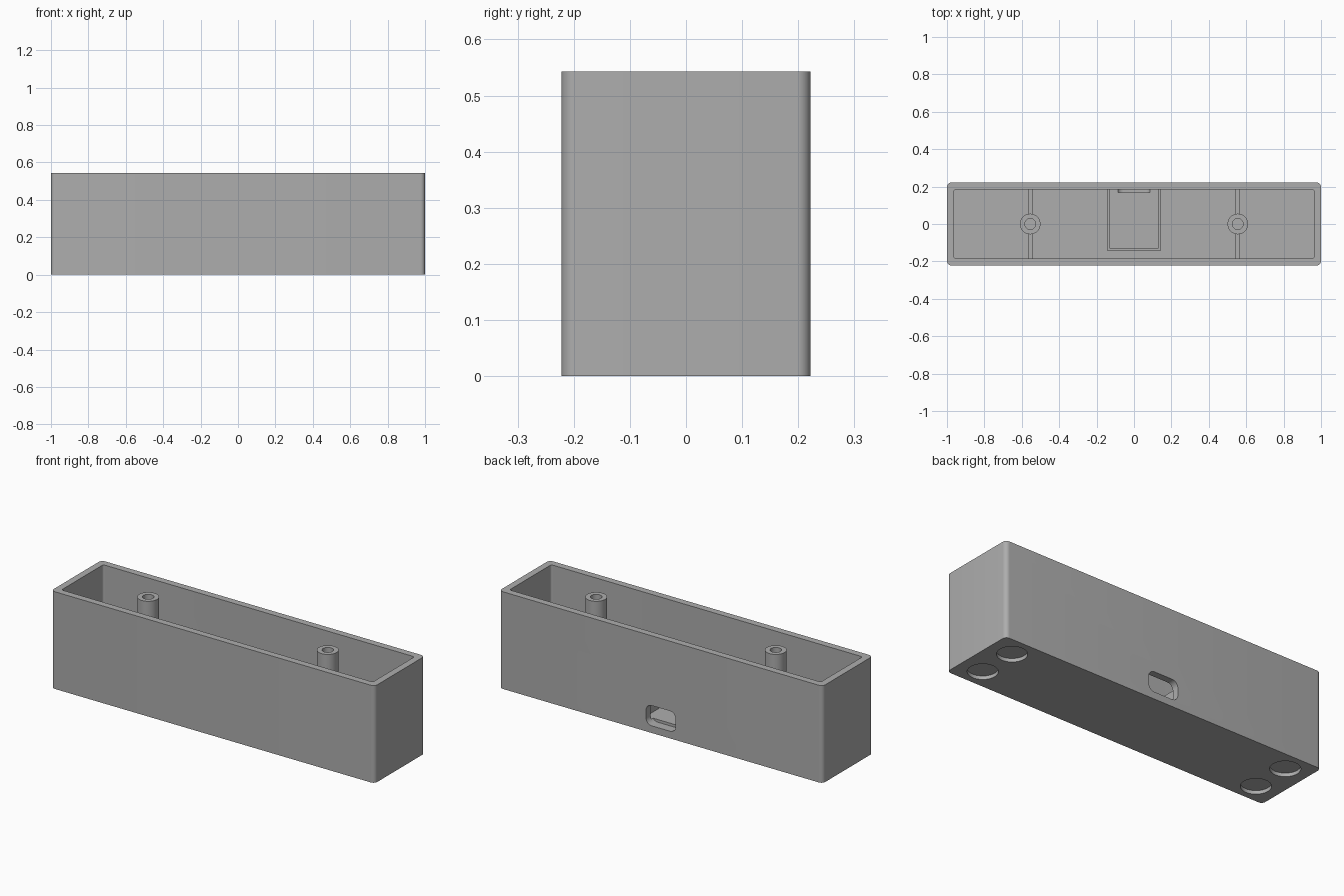
import bpy, bmesh, math
from mathutils import Matrix

if "Cube" in bpy.data.objects:
    bpy.data.objects.remove(bpy.data.objects["Cube"])

grey = bpy.data.materials.new("mid grey plastic")
grey.use_nodes = True
grey.diffuse_color = (0.42, 0.42, 0.42, 1)
grey.node_tree.nodes["Principled BSDF"].inputs["Base Color"].default_value = grey.diffuse_color

LENGTH, DEPTH, HEIGHT = 2.0, 0.444, 0.543
WALL, FLOOR = 0.038, 0.055
INNER_Y = DEPTH / 2 - WALL
SINK = 0.005  # overlap that seats parts into the floor and walls


def finish(name, bm):
    bmesh.ops.recalc_face_normals(bm, faces=bm.faces)
    mesh = bpy.data.meshes.new(name)
    bm.to_mesh(mesh)
    bm.free()
    mesh.materials.append(grey)
    obj = bpy.data.objects.new(name, mesh)
    bpy.context.collection.objects.link(obj)
    return obj


def box(name, x0, x1, y0, y1, z0, z1, radius=0, axis=2):
    """Box with the edges along one axis optionally rounded."""
    bm = bmesh.new()
    bmesh.ops.create_cube(bm, size=1)
    size = Matrix.Diagonal((x1 - x0, y1 - y0, z1 - z0, 1))
    centre = Matrix.Translation(((x0 + x1) / 2, (y0 + y1) / 2, (z0 + z1) / 2))
    bm.transform(centre @ size)
    if radius:
        edges = [e for e in bm.edges
                 if abs((e.verts[0].co - e.verts[1].co).normalized()[axis]) > 0.9]
        bmesh.ops.bevel(bm, geom=edges, offset=radius, segments=8,
                        profile=0.5, affect='EDGES')
    return finish(name, bm)


def cylinder(name, x, y, z0, z1, radius):
    bm = bmesh.new()
    bmesh.ops.create_cone(bm, cap_ends=True, segments=48, radius1=radius,
                          radius2=radius, depth=z1 - z0,
                          matrix=Matrix.Translation((x, y, (z0 + z1) / 2)))
    return finish(name, bm)


def cut(obj, cutter):
    cutter.hide_render = True
    mod = obj.modifiers.new("cut", 'BOOLEAN')
    mod.operation, mod.solver, mod.object = 'DIFFERENCE', 'EXACT', cutter
    bpy.context.view_layer.objects.active = obj
    bpy.ops.object.modifier_apply(modifier=mod.name)
    bpy.data.objects.remove(cutter)


def smooth(obj):
    bpy.ops.object.select_all(action='DESELECT')
    obj.select_set(True)
    bpy.context.view_layer.objects.active = obj
    bpy.ops.object.shade_smooth_by_angle(angle=math.radians(30))


# Open-topped case with rounded upright corners
hx, hy = LENGTH / 2, DEPTH / 2
case = box("case", -hx, hx, -hy, hy, 0, HEIGHT, radius=0.024)
cut(case, box("cavity", -hx + WALL, hx - WALL, -INNER_Y, INNER_Y,
              FLOOR, HEIGHT + 0.1, radius=0.01))

# Rounded cable port through the back wall, notching the floor
cut(case, box("port_cutter", -0.092, 0.092, INNER_Y - 0.015, hy + 0.1,
              0.04, 0.153, radius=0.036, axis=1))

# Round foot recesses under the corners
for sx in (-1, 1):
    for sy in (-1, 1):
        cut(case, cylinder("foot_cutter", sx * 0.867, sy * 0.111, -0.1, 0.02, 0.076))
smooth(case)

# Screw posts with bored holes, braced by ribs to both long walls
POST_X, POST_R, RIB = 0.555, 0.055, 0.013
for side, s in (("right", -1), ("left", 1)):
    x = s * POST_X
    post = cylinder(side + "_screw_post", x, 0, FLOOR - SINK, HEIGHT, POST_R)
    cut(post, cylinder("bore", x, 0, FLOOR, HEIGHT + 0.1, 0.029))
    smooth(post)
    near, far = POST_R - SINK, INNER_Y + SINK
    box(side + "_front_rib", x - RIB, x + RIB, -far, -near, FLOOR - SINK, 0.25)
    box(side + "_back_rib", x - RIB, x + RIB, near, far, FLOOR - SINK, 0.25)

# Three-sided circuit board holder behind the port
OUT, IN, TOP = 0.143, 0.128, 0.15
for side, s in (("right", -1), ("left", 1)):
    x0, x1 = sorted((s * IN, s * OUT))
    box(side + "_holder_wall", x0, x1, -0.145, INNER_Y + SINK, FLOOR - SINK, TOP)
box("front_holder_wall", -IN, IN, -0.145, -0.132, FLOOR - SINK, TOP)
